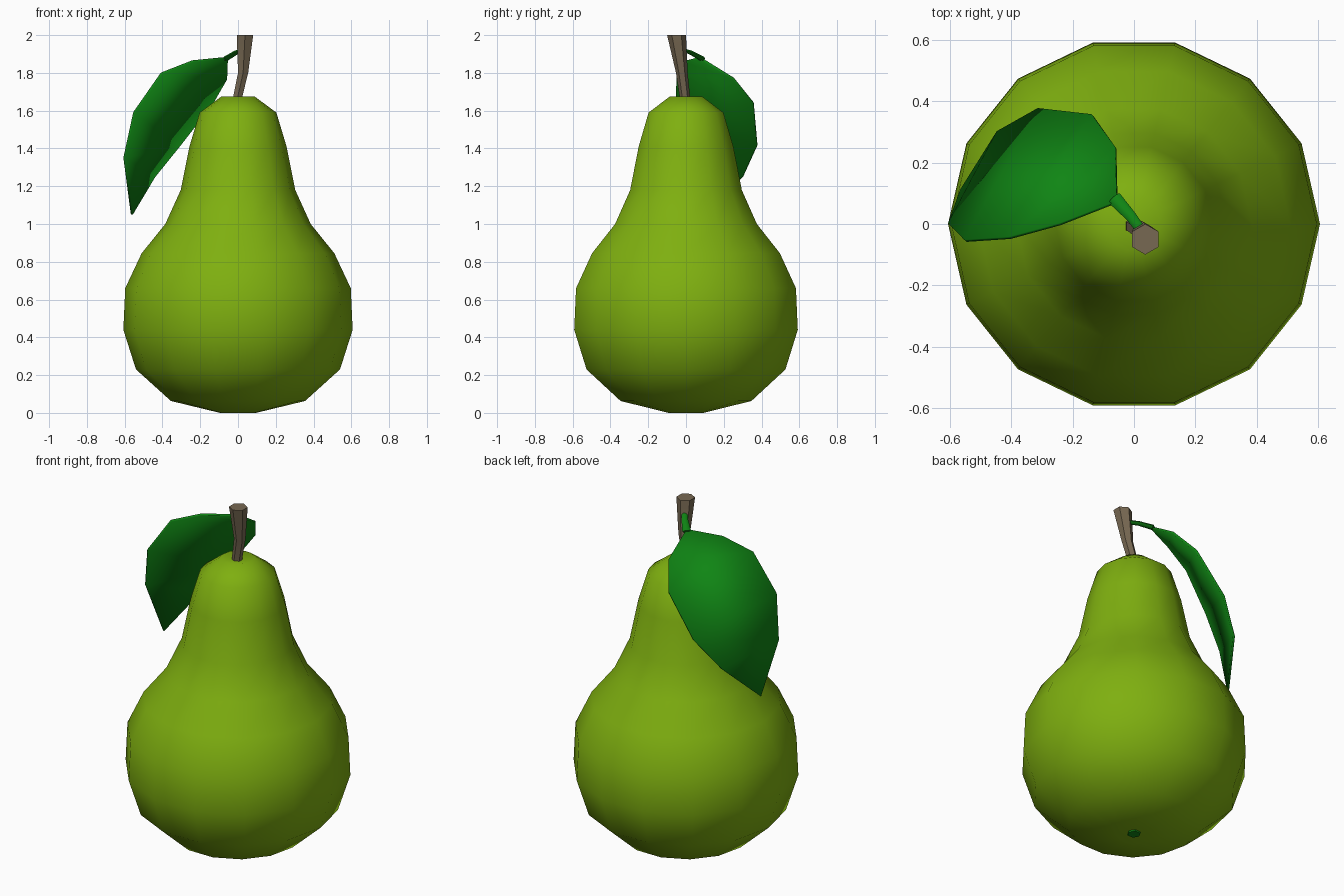
import bpy, bmesh, math
from mathutils import Vector

if "Cube" in bpy.data.objects:
    bpy.data.objects.remove(bpy.data.objects["Cube"])


def material(name, rgb):
    m = bpy.data.materials.new(name)
    m.diffuse_color = (*rgb, 1)
    m.use_nodes = True
    m.node_tree.nodes["Principled BSDF"].inputs["Base Color"].default_value = m.diffuse_color
    return m


PEAR = material("pear green", (0.21, 0.43, 0.005))
LEAF = material("leaf green", (0.005, 0.235, 0.007))
STEM = material("stem brown", (0.185, 0.14, 0.085))


def finish(name, bm, mat, angle):
    bmesh.ops.recalc_face_normals(bm, faces=bm.faces)
    me = bpy.data.meshes.new(name)
    bm.to_mesh(me)
    bm.free()
    me.materials.append(mat)
    ob = bpy.data.objects.new(name, me)
    bpy.context.collection.objects.link(ob)
    bpy.ops.object.select_all(action='DESELECT')
    ob.select_set(True)
    bpy.context.view_layer.objects.active = ob
    bpy.ops.object.shade_smooth_by_angle(angle=math.radians(angle))
    return ob


def loft(name, rings, sides, mat, angle, start=0.0, caps=(None, None)):
    """rings: (centre, u axis, v axis); caps: optional centre point per end."""
    bm = bmesh.new()
    loops = []
    for c, u, v in rings:
        c, u, v = Vector(c), Vector(u), Vector(v)
        loops.append([bm.verts.new(c + u * math.cos(start + math.tau * i / sides)
                                   + v * math.sin(start + math.tau * i / sides))
                      for i in range(sides)])
    for a, b in zip(loops, loops[1:]):
        for i in range(sides):
            j = (i + 1) % sides
            bm.faces.new((a[i], a[j], b[j], b[i]))
    for ring, tip in zip((loops[0], loops[-1]), caps):
        if tip is None:
            bm.faces.new(ring)
        else:
            t = bm.verts.new(tip)
            for i in range(sides):
                bm.faces.new((ring[i], ring[(i + 1) % sides], t))
    return finish(name, bm, mat, angle)


def flat(c, r):
    return (c, (r, 0, 0), (0, r, 0))


# Pear body: 14-sided lathe with shallow dimples at both ends
profile = [(0.095, 0), (0.355, 0.063), (0.54, 0.23), (0.607, 0.44), (0.597, 0.66),
           (0.51, 0.845), (0.385, 1.0), (0.303, 1.18), (0.257, 1.41),
           (0.203, 1.59), (0.088, 1.675)]
loft("pear_body", [flat((0, 0, z), r) for r, z in profile], 14, PEAR, 80,
     caps=((0, 0, 0.015), (0, 0, 1.66)))

# Blossom end: small green button underneath
loft("blossom_end", [flat((0, 0, 0.03), 0.036), flat((0, 0, 0.001), 0.036)], 6, LEAF, 30)

# Stem: bent, flaring hexagonal rod
loft("stem", [flat((-0.006, -0.005, 1.62), 0.028), flat((0, -0.007, 1.68), 0.028),
              flat((0.027, -0.022, 1.80), 0.031), flat((0.037, -0.05, 2.0), 0.05)],
     6, STEM, 40, start=math.pi / 6)

# Leaf stalk: slightly flattened, running from stem to leaf
side = Vector((0.75, 0.66, 0))
up = Vector((-0.25, 0.28, 0.93))
loft("leaf_stalk", [((0.03, -0.03, 1.925), side * 0.016, up * 0.010),
                    ((-0.01, 0.025, 1.908), side * 0.018, up * 0.011),
                    ((-0.065, 0.085, 1.875), side * 0.024, up * 0.012)], 6, LEAF, 60)

# Leaf: thin curved blade spanned between its two edges
base, tip = (-0.055, 0.072, 1.88), (-0.562, 0.11, 1.05)
edge_a = [(-0.06, 0.25, 1.77), (-0.135, 0.355, 1.64), (-0.31, 0.375, 1.415), (-0.443, 0.30, 1.25)]
edge_b = [(-0.24, 0.0, 1.862), (-0.405, -0.045, 1.798), (-0.55, -0.055, 1.59), (-0.602, 0.0, 1.35)]
bm = bmesh.new()
a = [bm.verts.new(p) for p in edge_a]
b = [bm.verts.new(p) for p in edge_b]
vb, vt = bm.verts.new(base), bm.verts.new(tip)
bm.faces.new((vb, a[0], b[0]))
for i in range(3):
    bm.faces.new((a[i], a[i + 1], b[i + 1], b[i]))
bm.faces.new((a[3], vt, b[3]))
leaf = finish("leaf", bm, LEAF, 60)
solid = leaf.modifiers.new("thickness", 'SOLIDIFY')
solid.thickness = 0.012
solid.offset = 0
